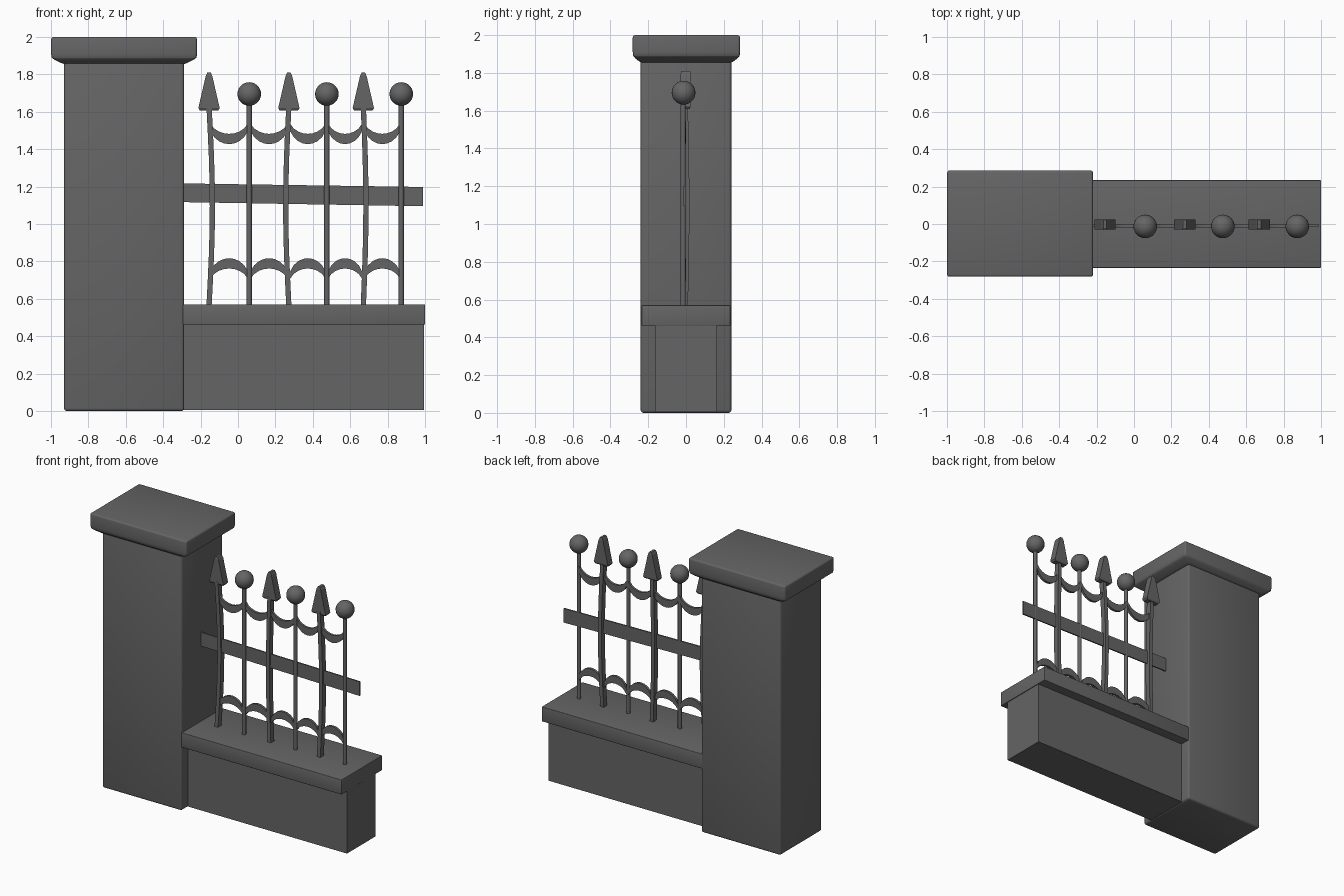
import bpy, bmesh, math
from mathutils import Vector

if "Cube" in bpy.data.objects:
    bpy.data.objects.remove(bpy.data.objects["Cube"])

stone = bpy.data.materials.new("dark_grey")
stone.diffuse_color = (0.13, 0.13, 0.13, 1)
stone.use_nodes = True
stone.node_tree.nodes["Principled BSDF"].inputs["Base Color"].default_value = stone.diffuse_color


def finish(name, bm, smooth=False):
    bmesh.ops.recalc_face_normals(bm, faces=bm.faces)
    me = bpy.data.meshes.new(name)
    bm.to_mesh(me)
    bm.free()
    me.materials.append(stone)
    ob = bpy.data.objects.new(name, me)
    bpy.context.collection.objects.link(ob)
    if smooth:
        bpy.ops.object.select_all(action='DESELECT')
        ob.select_set(True)
        bpy.context.view_layer.objects.active = ob
        bpy.ops.object.shade_smooth_by_angle(angle=math.radians(40))
    return ob


def loft(name, rings, bevel=0.0, smooth=False):
    """Skin a list of equal-sized point rings and cap both ends."""
    bm = bmesh.new()
    vs = [[bm.verts.new(p) for p in r] for r in rings]
    n = len(vs[0])
    for a, b in zip(vs, vs[1:]):
        for i in range(n):
            bm.faces.new((a[i], a[(i + 1) % n], b[(i + 1) % n], b[i]))
    bm.faces.new(vs[0])
    bm.faces.new(vs[-1])
    if bevel:
        bmesh.ops.bevel(bm, geom=bm.edges[:], offset=bevel, segments=3,
                        profile=0.5, affect='EDGES')
    return finish(name, bm, smooth)


def rect(cx, cy, hx, hy, z):
    return [(cx + sx * hx, cy + sy * hy, z)
            for sx, sy in ((-1, -1), (1, -1), (1, 1), (-1, 1))]


def box(name, x0, x1, hy, z0, z1, bevel=0.0):
    c, h = (x0 + x1) / 2, (x1 - x0) / 2
    return loft(name, [rect(c, 0, h, hy, z0), rect(c, 0, h, hy, z1)],
                bevel, bevel > 0)


def plate(name, outline, y0, y1):
    """Extrude an x-z outline through the depth."""
    return loft(name, [[(x, y, z) for x, z in outline] for y in (y0, y1)])


# Pillar with its overhanging cap
box("pillar", -0.93, -0.288, 0.24, 0.0, 1.89, 0.015)
loft("pillar_cap", [rect(-0.609, 0.002, 0.325, 0.243, 1.855),
                    rect(-0.609, 0.002, 0.385, 0.28, 1.885),
                    rect(-0.609, 0.002, 0.39, 0.284, 1.9),
                    rect(-0.609, 0.002, 0.39, 0.284, 2.0)], 0.012, True)

# Low wall and coping
box("low_wall", -0.32, 0.995, 0.165, 0.005, 0.48)
box("wall_coping", -0.30, 1.0, 0.235, 0.462, 0.57, 0.004)

# Flat middle rail, dropping slightly to the right
plate("middle_rail", [(-0.3, 1.117), (0.99, 1.095), (0.99, 1.198), (-0.3, 1.217)],
      -0.013, -0.003)

YC = -0.01
spears = [(-0.155, 0.018), (0.272, -0.017), (0.67, 0.014)]
balls = [0.06, 0.475, 0.873]

# Bowed square bars with spear heads
for x, bow in spears:
    rings = []
    for i in range(9):
        t = i / 8
        rings.append(rect(x + bow * math.sin(math.pi * t), YC + 0.008 * math.sin(math.pi * t),
                          0.014, 0.02, 0.56 + 1.07 * t))
    loft("spear_bar", rings)
    loft("spear_head", [rect(x, YC + 0.008, 0.05, 0.02, 1.608),
                        rect(x, YC + 0.008, 0.057, 0.027, 1.62),
                        rect(x, YC + 0.008, 0.018, 0.027, 1.79),
                        rect(x, YC + 0.008, 0.009, 0.024, 1.81)])

# Round bars with ball finials
for x in balls:
    rings = [[(x + 0.014 * math.cos(k * math.pi / 5), YC - 0.005 + 0.014 * math.sin(k * math.pi / 5), z)
              for k in range(10)] for z in (0.56, 1.66)]
    loft("ball_bar", rings, smooth=True)
    bm = bmesh.new()
    bmesh.ops.create_uvsphere(bm, u_segments=24, v_segments=14, radius=0.063)
    bmesh.ops.translate(bm, verts=bm.verts, vec=Vector((x, YC - 0.003, 1.695)))
    finish("ball_finial", bm, True)


# Curved scallops between neighbouring bars: hanging above, arched below
def scallop(name, xa, xb, apex, sign):
    c, h = (xa + xb) / 2, (xb - xa) / 2
    ts = [-1 + i / 4 for i in range(9)]
    edge = lambda z, drop: [(c + h * t, z + sign * drop * (1 - math.sqrt(1 - 0.85 * t * t)))
                            for t in ts]
    outer = edge(apex, 0.135)
    inner = edge(apex + sign * 0.055, 0.105)
    plate(name, outer + inner[::-1], YC - 0.009, YC + 0.009)


xs = sorted([x for x, _ in spears] + balls)
for xa, xb in zip(xs, xs[1:]):
    scallop("upper_scallop", xa, xb, 1.427, 1)
    scallop("lower_scallop", xa, xb, 0.817, -1)
